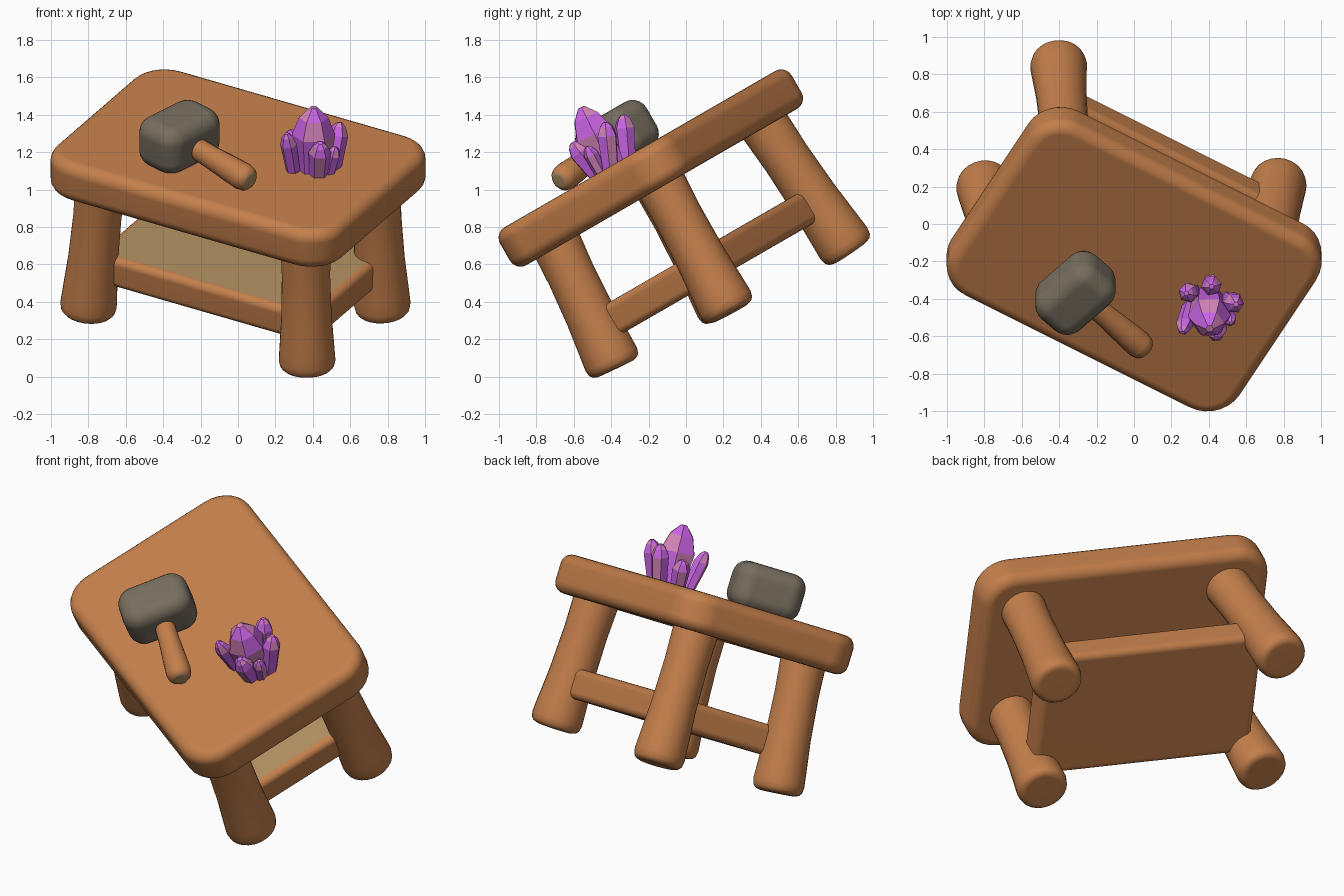
import bpy, bmesh
from math import radians, cos, sin, pi
from mathutils import Matrix, Vector

if "Cube" in bpy.data.objects:
    bpy.data.objects.remove(bpy.data.objects["Cube"])


def material(name, rgb):
    m = bpy.data.materials.new(name)
    m.use_nodes = True
    m.diffuse_color = (*rgb, 1)
    m.node_tree.nodes["Principled BSDF"].inputs["Base Color"].default_value = (*rgb, 1)
    return m


WOOD = material("warm wood", (0.55, 0.212, 0.07))
TAN = material("pale wood", (0.43, 0.27, 0.12))
STONE = material("grey stone", (0.185, 0.157, 0.115))
PURPLE = material("purple crystal", (0.60, 0.13, 0.80))
PINK = material("pink crystal", (0.66, 0.23, 0.48))

# The whole table leans toward the front and is turned about its own upright axis
FRAME = (Matrix.Translation((0, -0.188, 1.115))
         @ Matrix.Rotation(radians(30), 4, 'X') @ Matrix.Rotation(radians(-30), 4, 'Z'))


def finish(name, bm, mats, frame=FRAME, smooth=True):
    bmesh.ops.recalc_face_normals(bm, faces=bm.faces[:])
    mesh = bpy.data.meshes.new(name)
    bm.to_mesh(mesh)
    bm.free()
    mesh.transform(frame)
    for m in mats:
        mesh.materials.append(m)
    ob = bpy.data.objects.new(name, mesh)
    bpy.context.collection.objects.link(ob)
    if smooth:
        bpy.ops.object.select_all(action='DESELECT')
        ob.select_set(True)
        bpy.context.view_layer.objects.active = ob
        bpy.ops.object.shade_smooth_by_angle(angle=radians(40))
        ob.modifiers.new("even shading", 'WEIGHTED_NORMAL').keep_sharp = True


def slab(name, centre, half, corner, rim, mats, turn=0, tan_top=False):
    """Board with rounded corners and a softened rim."""
    bm = bmesh.new()
    bmesh.ops.create_cube(bm, size=2)
    bmesh.ops.scale(bm, vec=half, verts=bm.verts[:])
    upright = [e for e in bm.edges if abs((e.verts[0].co - e.verts[1].co).z) > half[2]]
    bmesh.ops.bevel(bm, geom=upright, offset=corner, segments=7, profile=0.5, affect='EDGES')
    rims = [e for e in bm.edges if e.calc_face_angle(0) > radians(60)]
    bmesh.ops.bevel(bm, geom=rims, offset=rim, segments=5, profile=0.5, affect='EDGES')
    bm.normal_update()
    if tan_top:
        for f in bm.faces:
            f.material_index = int(f.normal.z > 0.99)
    bm.transform(Matrix.Translation(centre) @ Matrix.Rotation(turn, 4, 'Z'))
    finish(name, bm, mats)


def lathe(name, start, end, profile, sides, mats, rule=None, **kw):
    """Rings of (fraction along, radius) swept from start to end, capped."""
    start, end = Vector(start), Vector(end)
    axis = end - start
    spin = axis.to_track_quat('Z', 'Y')
    bm = bmesh.new()
    rings = []
    for t, r in profile:
        rings.append([bm.verts.new(start + axis * t + spin @ Vector(
            (r * cos(2 * pi * i / sides), r * sin(2 * pi * i / sides), 0))) for i in range(sides)])
    bm.faces.new(rings[0])
    for j, (a, b) in enumerate(zip(rings, rings[1:])):
        for i in range(sides):
            f = bm.faces.new((a[i], a[i - 1], b[i - 1], b[i]))
            if rule:
                f.material_index = rule(i, j)
    cap = bm.faces.new(rings[-1])
    if rule:
        cap.material_index = rule(0, len(rings) - 1)
    finish(name, bm, mats, **kw)


# Table top and lower shelf
slab("table_top", (0, 0, 0), (0.89, 0.61, 0.117), 0.2, 0.065, [WOOD])
slab("lower_shelf", (0.02, 0, -0.6), (0.675, 0.415, 0.09), 0.06, 0.04, [WOOD, TAN], tan_top=True)

# Four splayed legs that swell toward the foot
LEG = [(0, 0.137), (0.3, 0.13), (0.6, 0.135), (0.85, 0.148),
       (0.93, 0.152), (0.97, 0.145), (0.99, 0.13), (1, 0.105)]
FEET = {"front_leg": (0.67, -0.42, -0.835), "right_leg": (-0.68, -0.43, -0.88),
        "left_leg": (0.68, 0.37, -0.885), "back_leg": (-0.70, 0.40, -0.925)}
for name, foot in FEET.items():
    top = (0.63 if foot[0] > 0 else -0.63, 0.37 if foot[1] > 0 else -0.37, -0.05)
    lathe(name, top, foot, LEG, 24, [WOOD])

# Mallet lying on the table
slab("mallet_head", (-0.235, -0.22, 0.235), (0.15, 0.212, 0.14), 0.1, 0.085, [STONE],
     turn=radians(-15))
HANDLE = [(0, 0.058), (0.4, 0.062), (0.7, 0.071), (0.88, 0.075),
          (0.95, 0.067), (0.985, 0.05), (1, 0.03)]
lathe("mallet_handle", (-0.2, -0.222, 0.22), (0.29, -0.365, 0.185), HANDLE, 16, [WOOD, TAN],
      rule=lambda i, j: int(j >= 5))

# Crystal cluster: base, tip, radius
CRYSTALS = [
    ((0.40, -0.39, 1.08), (0.405, -0.56, 1.44), 0.115),
    ((0.41, -0.31, 1.12), (0.415, -0.335, 1.40), 0.056),
    ((0.30, -0.42, 1.07), (0.26, -0.58, 1.30), 0.046),
    ((0.50, -0.40, 1.08), (0.545, -0.43, 1.36), 0.056),
    ((0.43, -0.45, 1.05), (0.44, -0.61, 1.25), 0.06),
    ((0.32, -0.36, 1.10), (0.28, -0.37, 1.32), 0.054),
    ((0.48, -0.44, 1.06), (0.52, -0.53, 1.23), 0.04),
]
for n, (base, tip, r) in enumerate(CRYSTALS):
    if n == 0:
        shape = [(0, r * 0.75), (0.6, r), (0.85, r * 0.68), (1, r * 0.18)]
    else:
        shape = [(0, r * 0.8), (0.75, r), (0.92, r * 0.65), (1, r * 0.25)]
    lathe(f"crystal_{n + 1}", base, tip, shape, 6, [PURPLE, PINK],
          rule=lambda i, j: int((i + j + n) % 3 == 0),
          frame=Matrix.Identity(4), smooth=False)
